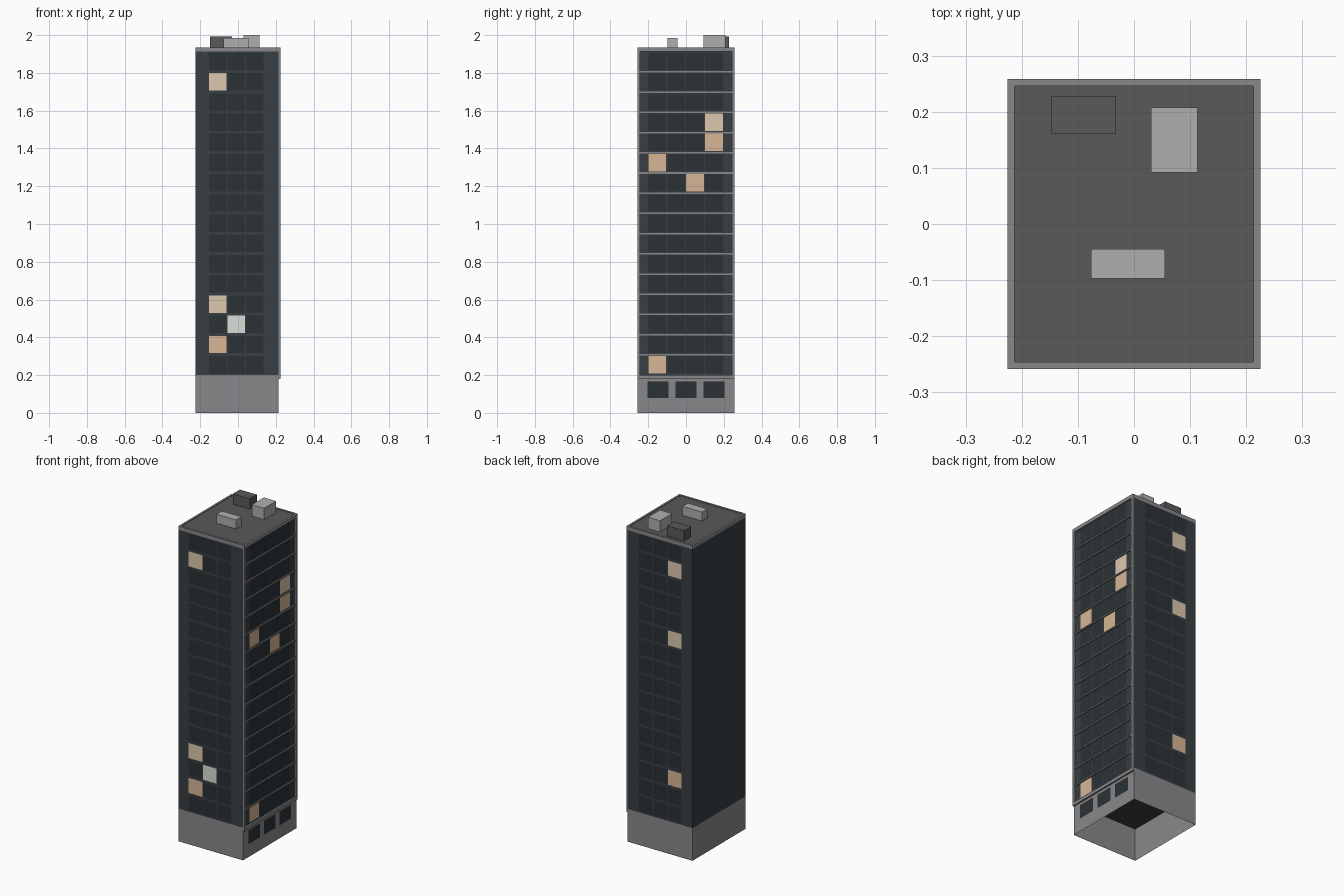
import bpy, bmesh

if "Cube" in bpy.data.objects:
    bpy.data.objects.remove(bpy.data.objects["Cube"])

def material(name, r, g, b):
    m = bpy.data.materials.new(name)
    m.diffuse_color = (r, g, b, 1)
    m.use_nodes = True
    m.node_tree.nodes["Principled BSDF"].inputs["Base Color"].default_value = m.diffuse_color
    return m

CONCRETE = material("concrete", .25, .25, .26)
WALL = material("wall", .040, .049, .057)
GLASS = material("glass", .024, .031, .036)
ROOF = material("roof_grey", .10, .10, .105)
UNIT = material("unit_grey", .43, .43, .43)
WARM = material("warm_light", .68, .47, .30)
CREAM = material("cream_light", .72, .58, .42)
WHITE = material("white_light", .71, .73, .68)

X0, X1, XF, Y = -.225, .215, .225, .258     # body sides, facade face, half depth
Z0, FLOOR, N = .2, .107, 16                 # first floor level, floor height, count
ZT = Z0 + FLOOR * N

def finish(name, bm, mats):
    me = bpy.data.meshes.new(name)
    bm.to_mesh(me)
    bm.free()
    for m in mats:
        me.materials.append(m)
    ob = bpy.data.objects.new(name, me)
    bpy.context.collection.objects.link(ob)
    return ob

def add_box(bm, x0, x1, y0, y1, z0, z1):
    vs = bmesh.ops.create_cube(bm, size=1)["verts"]
    for v in vs:
        v.co = (x1 if v.co.x > 0 else x0, y1 if v.co.y > 0 else y0, z1 if v.co.z > 0 else z0)

def boxes(name, mat, *dims, drop=()):
    """One object from several boxes; drop lists the normals (+1/-1 z) of removed caps."""
    bm = bmesh.new()
    for d in dims:
        add_box(bm, *d)
    bm.normal_update()
    gone = [f for f in bm.faces if any(f.normal.z * s > .9 for s in drop)]
    bmesh.ops.delete(bm, geom=gone, context='FACES')
    return finish(name, bm, [mat])

def windows(name, place, start, pitch, width, cols, lit):
    """Grid of flat panes; place maps (u, z) to a point on the facade."""
    mats = [GLASS, WARM, CREAM, WHITE]
    bm = bmesh.new()
    for r in range(N):
        z = Z0 + r * FLOOR + .009
        for c in range(cols):
            u = start + c * pitch
            pts = [(u, z), (u + width, z), (u + width, z + .092), (u, z + .092)]
            f = bm.faces.new([bm.verts.new(place(*p)) for p in pts])
            f.material_index = mats.index(lit.get((r, c), GLASS))
    return finish(name, bm, mats)

# hollow base and tower body
boxes("base", CONCRETE, (X0, X1, -Y, Y, 0, Z0), drop=(1, -1))
boxes("tower_body", WALL, (X0, X1, -Y, Y, Z0, ZT))

# window grids
windows("front_windows", lambda u, z: (u, -Y - .001, z), -.154, .098, .093, 3,
        {(14, 0): CREAM, (3, 0): CREAM, (2, 1): WHITE, (1, 0): WARM})
windows("back_windows", lambda u, z: (-u, Y + .001, z), -.138, .098, .093, 3,
        {(14, 2): CREAM, (10, 2): CREAM, (2, 2): WARM})
windows("right_windows", lambda u, z: (X1 + .001, u, z), -.199, .1, .094, 4,
        {(12, 3): CREAM, (11, 3): WARM, (10, 0): WARM, (9, 2): WARM, (0, 0): WARM})

# raised frame on the right facade with a thin ledge at each floor
T = .015
boxes("facade_frame", CONCRETE,
      (X1, XF, -Y, -Y + T, .18, ZT), (X1, XF, Y - T, Y, .18, ZT),
      (X1, XF, -Y + T, Y - T, .18, Z0))
boxes("floor_ledges", CONCRETE,
      *[(X1, XF - .003, -Y + T, Y - T, Z0 + i * FLOOR - .004, Z0 + i * FLOOR + .004)
        for i in range(1, N)])

# ground floor openings on the right side
bm = bmesh.new()
for y in (-.149, 0, .149):
    f = [(y - .056, .08), (y + .056, .08), (y + .056, .165), (y - .056, .165)]
    bm.faces.new([bm.verts.new((X1 + .001, a, z)) for a, z in f])
finish("ground_windows", bm, [GLASS])

# parapet ring and roof deck
P, ZP = .012, ZT + .022
boxes("parapet", CONCRETE,
      (X0, XF, -Y, -Y + P, ZT, ZP), (X0, XF, Y - P, Y, ZT, ZP),
      (X0, X0 + P, -Y + P, Y - P, ZT, ZP), (XF - P, XF, -Y + P, Y - P, ZT, ZP))
boxes("roof_deck", ROOF, (X0 + P, XF - P, -Y + P, Y - P, ZT, ZP - .004))

# rooftop units
ZR = ZP - .004
boxes("dark_roof_unit", ROOF, (-.147, -.032, .16, .228, ZR, 1.993))
boxes("tall_roof_unit", UNIT, (.03, .113, .092, .208, ZR, 2.0))
boxes("low_roof_unit", UNIT, (-.077, .055, -.097, -.045, ZR, 1.985))
